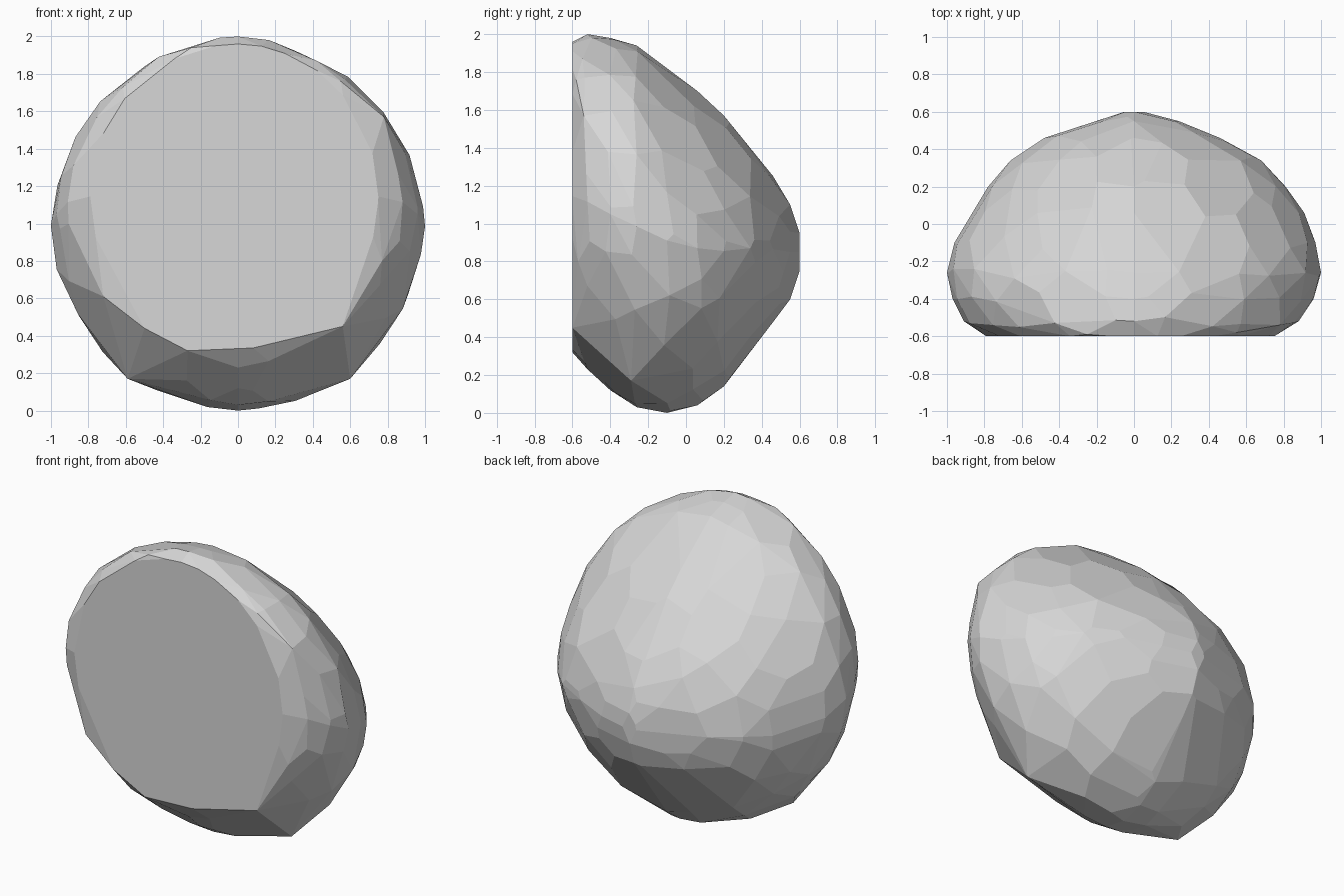
import bpy, bmesh, math, random

random.seed(7)
cube = bpy.data.objects.get("Cube")
if cube:
    bpy.data.objects.remove(cube, do_unlink=True)

# Profile stations from flat front to rounded back: depth, reach right, reach left, bottom, top
STATIONS = [
    (-0.60, 0.79, 0.75, 0.33, 1.96),
    (-0.52, 0.91, 0.88, 0.23, 2.00),
    (-0.40, 0.97, 0.96, 0.12, 1.98),
    (-0.26, 1.00, 1.00, 0.03, 1.94),
    (-0.10, 0.96, 0.97, 0.00, 1.82),
    (0.06, 0.87, 0.91, 0.04, 1.70),
    (0.20, 0.78, 0.81, 0.14, 1.57),
    (0.34, 0.66, 0.68, 0.33, 1.41),
    (0.46, 0.48, 0.46, 0.48, 1.25),
    (0.55, 0.22, 0.24, 0.60, 1.10),
    (0.60, 0.05, 0.05, 0.75, 0.95),
]

# Distinct chipped corners: the front rim, then the two lower shoulders
CORNERS = [
    (-0.88, -0.53, 1.31), (-0.72, -0.54, 1.57), (-0.48, -0.57, 1.80),
    (-0.25, -0.59, 1.94), (0.25, -0.60, 1.91), (0.55, -0.58, 1.76),
    (0.78, -0.54, 1.57), (0.77, -0.57, 0.80), (0.56, -0.60, 0.45),
    (-0.27, -0.60, 0.32), (-0.50, -0.60, 0.44), (-0.72, -0.58, 0.61),
    (0.60, -0.29, 0.17), (-0.59, -0.29, 0.17),
]


def section(y):
    """Interpolate the outline at depth y."""
    for a, b in zip(STATIONS, STATIONS[1:]):
        if y <= b[0]:
            t = (y - a[0]) / (b[0] - a[0])
            return [p + (q - p) * t for p, q in zip(a[1:], b[1:])]
    return STATIONS[-1][1:]


def surface_point(y, angle):
    """Point on the rounded outline; the left flank gets leaner towards the back."""
    right, left, low, high = section(y)
    c, s = math.cos(angle), math.sin(angle)
    lean = min(0.15, max(0, y + 0.2) * 0.6) if c > 0 else 0
    power = 2 / (2 - lean)
    x = math.copysign(abs(c) ** power, c) * (left if c > 0 else right)
    z = math.copysign(abs(s) ** power, s) * (high - low) / 2
    return (x, y, (low + high) / 2 + z)


# Scatter staggered points over the stone and wrap them in flat facets
bm = bmesh.new()
last = len(STATIONS) - 1
for i, row in enumerate(STATIONS):
    count = max(4, round(21 * min(1, row[1] + 0.05)))
    for k in range(count):
        angle = math.tau * (k + 0.5 * (i % 2) + random.uniform(-0.25, 0.25)) / count
        shift = 0 if i in (0, last) else random.uniform(-0.035, 0.035)
        bm.verts.new(surface_point(row[0] + shift, angle))
    for quarter in range(4):
        bm.verts.new(surface_point(row[0], quarter * math.pi / 2))
for corner in CORNERS:
    bm.verts.new(corner)

bmesh.ops.convex_hull(bm, input=bm.verts[:])
loose = [v for v in bm.verts if not v.link_faces]
bmesh.ops.delete(bm, geom=loose, context='VERTS')

# Merge nearly level triangles into broader chiselled facets
bmesh.ops.dissolve_limit(bm, angle_limit=math.radians(6), verts=bm.verts[:],
                         edges=bm.edges[:], use_dissolve_boundaries=False)
bmesh.ops.recalc_face_normals(bm, faces=bm.faces[:])

mesh = bpy.data.meshes.new("stone")
bm.to_mesh(mesh)
bm.free()
stone = bpy.data.objects.new("stone", mesh)
bpy.context.collection.objects.link(stone)

# Plain grey stone
grey = bpy.data.materials.new("stone grey")
grey.use_nodes = True
color = (0.68, 0.68, 0.68, 1)
grey.diffuse_color = color
grey.node_tree.nodes["Principled BSDF"].inputs["Base Color"].default_value = color
mesh.materials.append(grey)
